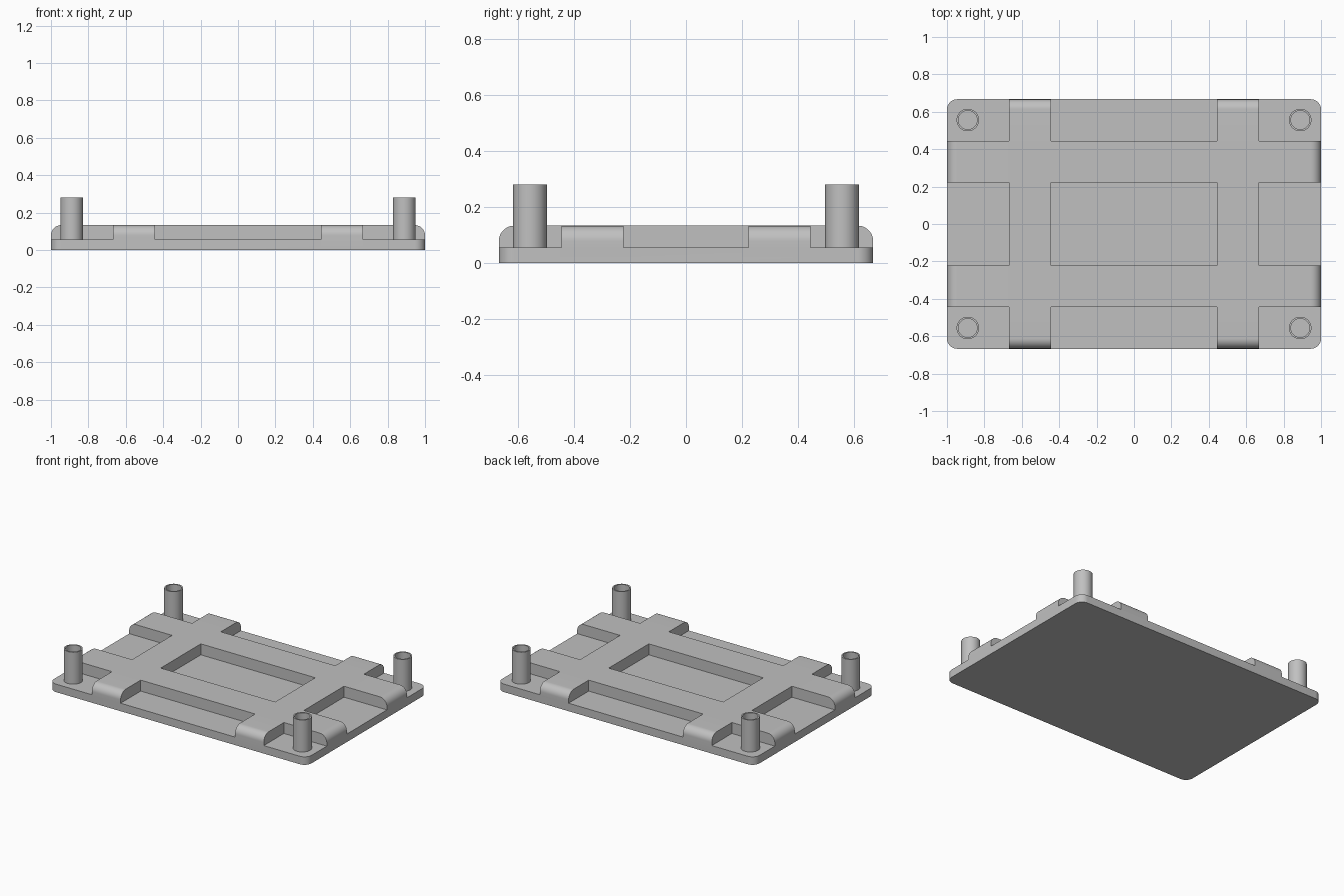
import bpy, bmesh, math
from mathutils import Vector, Matrix

if "Cube" in bpy.data.objects:
    bpy.data.objects.remove(bpy.data.objects["Cube"])

HALF_X, HALF_Y = 1.0, 0.667
FLOOR, RIB_TOP, POST_TOP = 0.056, 0.133, 0.28
ROUND = 0.055

grey = bpy.data.materials.new("plain grey")
grey.use_nodes = True
grey.diffuse_color = (0.53, 0.53, 0.53, 1)
grey.node_tree.nodes["Principled BSDF"].inputs["Base Color"].default_value = grey.diffuse_color


def finish(bm, name):
    bmesh.ops.recalc_face_normals(bm, faces=bm.faces)
    mesh = bpy.data.meshes.new(name)
    bm.to_mesh(mesh)
    bm.free()
    mesh.materials.append(grey)
    obj = bpy.data.objects.new(name, mesh)
    bpy.context.collection.objects.link(obj)
    return obj


def activate(obj):
    bpy.ops.object.select_all(action="DESELECT")
    obj.select_set(True)
    bpy.context.view_layer.objects.active = obj


def arc(cx, cy, start):
    """Quarter circle of points, counter-clockwise from the start angle."""
    return [(cx + ROUND * math.cos(start + math.pi / 2 * i / 12),
             cy + ROUND * math.sin(start + math.pi / 2 * i / 12)) for i in range(13)]


def prism(name, points, offset, matrix=Matrix()):
    """Extrude a closed outline of 3D points."""
    bm = bmesh.new()
    face = bm.faces.new([bm.verts.new(p) for p in points])
    result = bmesh.ops.extrude_face_region(bm, geom=[face], use_keep_orig=True)
    moved = [v for v in result["geom"] if isinstance(v, bmesh.types.BMVert)]
    bmesh.ops.translate(bm, verts=moved, vec=Vector(offset))
    bm.transform(matrix)
    return finish(bm, name)


def bar(name, half_length, low, high, matrix=Matrix()):
    """Raised bar along x with rounded upper ends."""
    cx, cz = half_length - ROUND, RIB_TOP - ROUND
    side = [(-half_length, 0.02), (half_length, 0.02)]
    side += arc(cx, cz, 0) + arc(-cx, cz, math.pi / 2)
    return prism(name, [(x, low, z) for x, z in side], (0, high - low, 0), matrix)


# Base plate with rounded corners
cx, cy = HALF_X - ROUND, HALF_Y - ROUND
outline = (arc(cx, cy, 0) + arc(-cx, cy, math.pi / 2)
           + arc(-cx, -cy, math.pi) + arc(cx, -cy, math.pi * 1.5))
plate = prism("base_plate", [(x, y, 0) for x, y in outline], (0, 0, FLOOR))

# Crossing raised bars, fused to the plate
turn = Matrix.Rotation(math.pi / 2, 4, "Z")
bars = [bar("long_bar", HALF_X, 0.222, 0.444),
        bar("long_bar", HALF_X, -0.444, -0.222),
        bar("cross_bar", HALF_Y, 0.444, 0.667, turn),
        bar("cross_bar", HALF_Y, -0.667, -0.444, turn)]
for part in bars:
    activate(plate)
    mod = plate.modifiers.new("fuse", "BOOLEAN")
    mod.operation = "UNION"
    mod.solver = "EXACT"
    mod.object = part
    bpy.ops.object.modifier_apply(modifier=mod.name)
    bpy.data.objects.remove(part)

# Hollow corner posts
posts = []
for sx, side in ((1, "left"), (-1, "right")):
    for sy, end in ((1, "back"), (-1, "front")):
        bm = bmesh.new()
        wall = [(0.06, 0.05), (0.06, POST_TOP), (0.05, POST_TOP), (0.05, 0.05)]
        loop = [bm.verts.new((r, 0, z)) for r, z in wall]
        for i in range(4):
            bm.edges.new((loop[i], loop[(i + 1) % 4]))
        bmesh.ops.spin(bm, geom=bm.verts[:] + bm.edges[:], axis=(0, 0, 1), cent=(0, 0, 0),
                       angle=math.tau, steps=48, use_duplicate=False)
        bmesh.ops.remove_doubles(bm, verts=bm.verts, dist=0.0005)
        post = finish(bm, f"{end}_{side}_post")
        post.location = (sx * 0.889, sy * 0.556, 0)
        posts.append(post)

for obj in [plate] + posts:
    activate(obj)
    bpy.ops.object.shade_smooth_by_angle(angle=math.radians(30))
